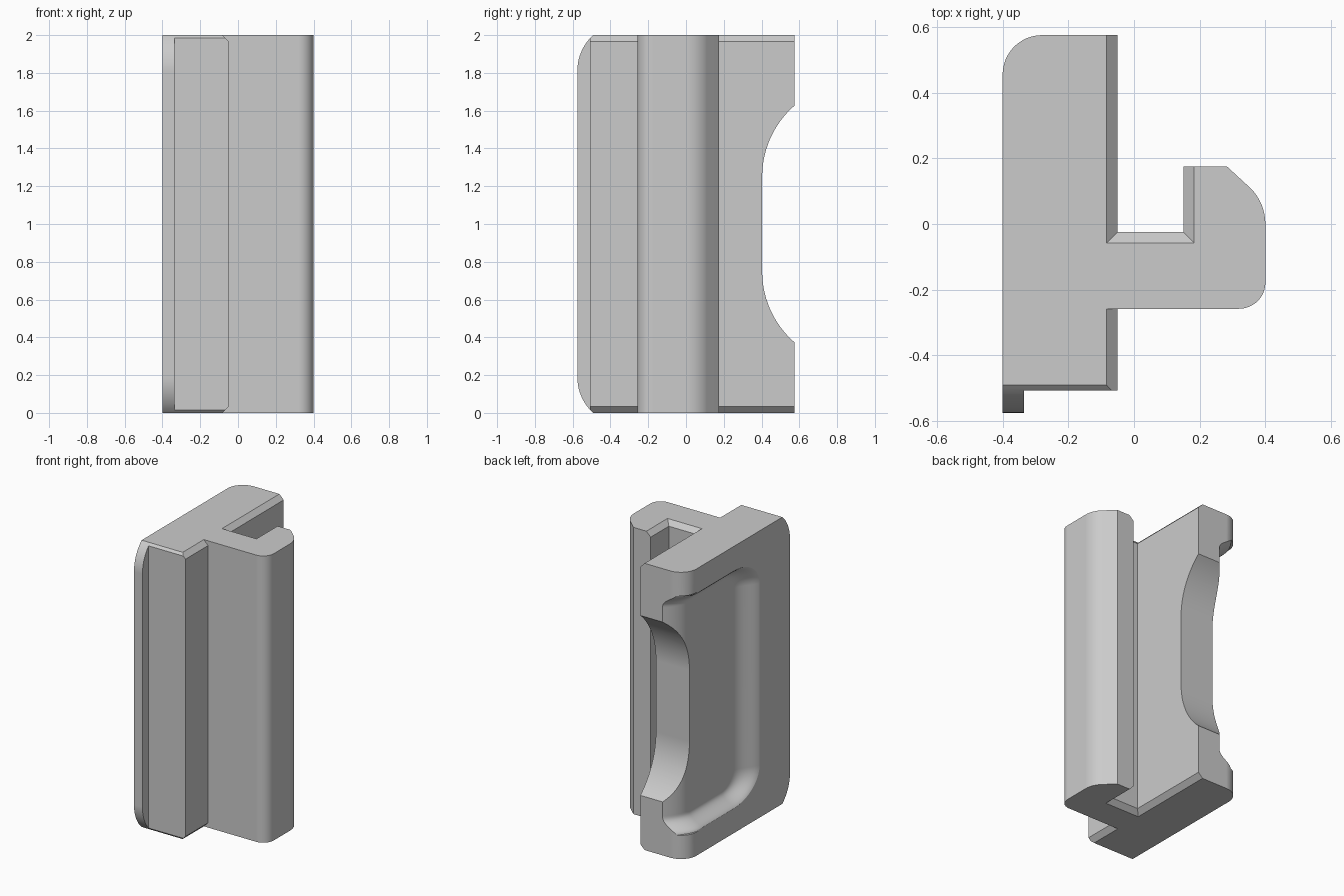
import bpy, bmesh
from math import sin, cos, radians

cube = bpy.data.objects.get("Cube")
if cube:
    bpy.data.objects.remove(cube, do_unlink=True)

grey = bpy.data.materials.new("plain grey")
grey.use_nodes = True
colour = (0.6, 0.6, 0.6, 1)
grey.diffuse_color = colour
grey.node_tree.nodes["Principled BSDF"].inputs["Base Color"].default_value = colour


def arc(cx, cy, rx, start, end, steps=12, ry=None):
    ry = ry or rx
    angles = [radians(start + (end - start) * i / steps) for i in range(steps + 1)]
    return [(cx + rx * cos(a), cy + ry * sin(a)) for a in angles]


def loft(name, rings, caps=True):
    """Skin a stack of equal-length closed rings."""
    bm = bmesh.new()
    rows = [[bm.verts.new(p) for p in ring] for ring in rings]
    n = len(rows[0])
    for a, b in zip(rows, rows[1:]):
        for i in range(n):
            j = (i + 1) % n
            bm.faces.new((a[i], a[j], b[j], b[i]))
    for row in (rows[0], rows[-1]):
        if caps:
            bm.faces.new(row)
            continue
        # U-shaped rings: close each end with strips between the two legs
        for i in range(n // 2 - 1):
            quad = [row[i], row[i + 1], row[n - 2 - i], row[n - 1 - i]]
            bm.faces.new(list(dict.fromkeys(quad)))
    bmesh.ops.recalc_face_normals(bm, faces=bm.faces)
    mesh = bpy.data.meshes.new(name)
    bm.to_mesh(mesh)
    bm.free()
    obj = bpy.data.objects.new(name, mesh)
    bpy.context.collection.objects.link(obj)
    mesh.materials.append(grey)
    return obj


# Plan outline: x, y, and how far the point shifts at the chamfered ends
c = 0.033
plan = [(-0.4, -0.6, 0, 0), (-0.335, -0.6, 0, 0), (-0.335, -0.507, 0, 0),
        (-0.05, -0.507, -c, 0), (-0.05, -0.258, -c, 0)]
plan += [p + (0, 0) for p in arc(0.32, -0.178, 0.08, -90, 0)]
plan += [p + (0, 0) for p in arc(0.246, 0, 0.154, 0, 45, 8)]
plan += [(0.283, 0.175, 0, 0), (0.15, 0.175, c, 0), (0.15, -0.025, c, -c),
         (-0.05, -0.025, -c, -c), (-0.05, 0.575, -c, 0)]
plan += [p + (0, 0) for p in arc(-0.28, 0.455, 0.12, 90, 180)]

body = loft("hooked_slide_body", [
    [(x + dx * k, y + dy * k, z) for x, y, dx, dy in plan]
    for z, k in ((0, 1), (c, 0), (2 - c, 0), (2, 1))])

# Side outline: rounded lip ends and finger notch
side = arc(-0.325, 0.187, 0.25, 180, 270, 20) + [(0.7, -0.063)]
side += arc(0.903, 0.75, 0.5, 246, 180, 16) + arc(0.903, 1.25, 0.5, 180, 114, 16)
side += [(0.7, 2.063)] + arc(-0.325, 1.813, 0.25, 90, 180, 20)
side_trim = loft("side_trim", [[(x, y, z) for y, z in side] for x in (-1, 1)])


# Pocket in the outer face, open toward the back: steep side walls, gentle end
def pocket_ring(x, t):
    inset_y, inset_z = 0.22 * t, 0.11 * t
    ry, rz = 0.3 - inset_y, 0.2 - inset_z
    leg = [0.62 - 0.02 * i for i in range(12)]
    y0, zl, zh = -0.255 + 0.3, 0.165 + 0.2, 1.835 - 0.2
    path = [(y, zl - rz) for y in leg]
    path += arc(y0, zl, ry, 270, 180, 10, rz) + arc(y0, zh, ry, 180, 90, 10, rz)
    path += [(y, zh + rz) for y in reversed(leg)]
    return [(x + 0.087 * (max(0, y - 0.4) / 0.175) ** 2, y, z) for y, z in path]


rings = [pocket_ring(-0.7, 0)]
for i in range(15):
    t = i / 14
    rings.append(pocket_ring(-0.402 + 0.093 * t * t * (6 - 8 * t + 3 * t * t), t))
pocket_cutter = loft("pocket_cutter", rings, caps=False)

for cutter, operation in ((side_trim, 'INTERSECT'), (pocket_cutter, 'DIFFERENCE')):
    cutter.hide_render = True
    mod = body.modifiers.new(cutter.name, 'BOOLEAN')
    mod.object = cutter
    mod.operation = operation
    mod.solver = 'EXACT'

bpy.ops.object.select_all(action='DESELECT')
body.select_set(True)
bpy.context.view_layer.objects.active = body
for mod in list(body.modifiers):
    bpy.ops.object.modifier_apply(modifier=mod.name)
for cutter in (side_trim, pocket_cutter):
    bpy.data.objects.remove(cutter, do_unlink=True)

# Smooth curves, with flat faces kept flat
bpy.ops.object.shade_smooth_by_angle(angle=radians(28))
weighted = body.modifiers.new("flat_face_normals", 'WEIGHTED_NORMAL')
weighted.keep_sharp = True
